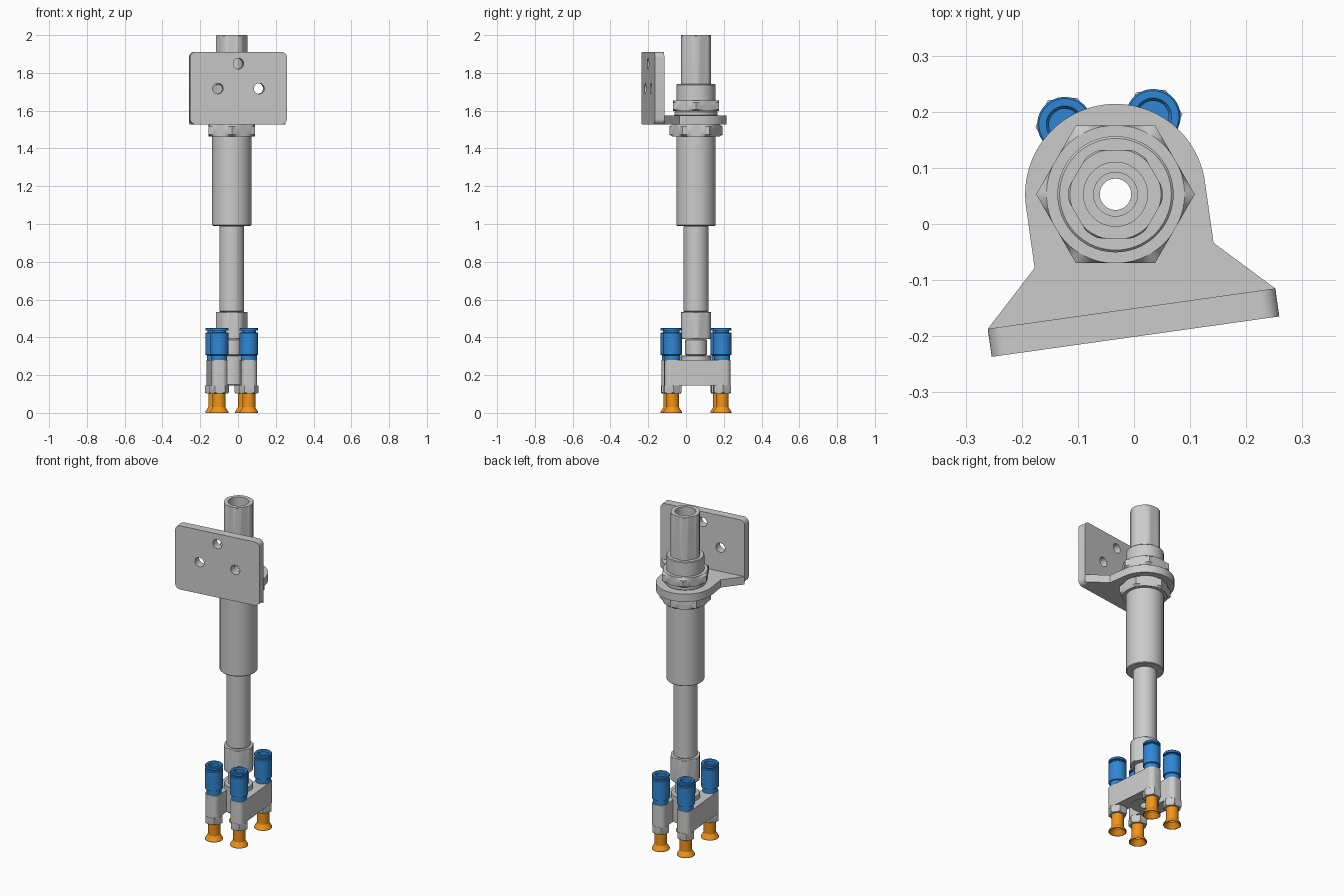
import bpy, bmesh
from math import sin, cos, pi, radians
from mathutils import Matrix, Vector

if "Cube" in bpy.data.objects:
    bpy.data.objects.remove(bpy.data.objects["Cube"])

AXIS = Vector((-0.033, 0.053, 0))
BRACKET_TURN = radians(8)
MANIFOLD_TURN = radians(5.1)
BORE = 0.028


def material(name, rgb):
    m = bpy.data.materials.new(name)
    m.diffuse_color = (*rgb, 1)
    m.use_nodes = True
    m.node_tree.nodes["Principled BSDF"].inputs["Base Color"].default_value = m.diffuse_color
    return m


BLUE = material("blue_plastic", (0.03, 0.24, 0.66))
ORANGE = material("orange_rubber", (0.88, 0.3, 0.01))


def finish(ob, mat=None):
    bpy.ops.object.select_all(action='DESELECT')
    ob.select_set(True)
    bpy.context.view_layer.objects.active = ob
    if ob.type == 'CURVE':
        bpy.ops.object.convert(target='MESH')
        ob = bpy.context.view_layer.objects.active
    if mat:
        ob.data.materials.append(mat)
    bpy.ops.object.shade_smooth_by_angle(angle=radians(28))
    return ob


def turned(name, profile, loc=AXIS, mat=None, apothem=None, phase=0, turn=0, seg=96):
    """Revolve a closed (radius, z) profile; apothem mills six flats on it."""
    bm = bmesh.new()
    rings = []
    for i in range(seg):
        a = 2 * pi * i / seg
        limit = 9
        if apothem:
            limit = apothem / cos((a - phase) % (pi / 3) - pi / 6)
        rings.append([bm.verts.new((min(r, limit) * cos(a), min(r, limit) * sin(a), z))
                      for r, z in profile])
    n = len(profile)
    for i in range(seg):
        p, q = rings[i], rings[(i + 1) % seg]
        for j in range(n):
            k = (j + 1) % n
            if profile[j][0] or profile[k][0]:
                bm.faces.new((p[j], q[j], q[k], p[k]))
    bmesh.ops.remove_doubles(bm, verts=bm.verts, dist=1e-5)
    bmesh.ops.recalc_face_normals(bm, faces=bm.faces)
    me = bpy.data.meshes.new(name)
    bm.to_mesh(me)
    bm.free()
    ob = bpy.data.objects.new(name, me)
    ob.location = loc
    ob.rotation_euler.z = turn
    bpy.context.collection.objects.link(ob)
    return finish(ob, mat)


def sleeve(name, r, z0, z1, inner=BORE, c=0.004, **kw):
    return turned(name, [(inner, z0), (r - c, z0), (r, z0 + c), (r, z1 - c),
                         (r - c, z1), (inner, z1)], **kw)


def arc(cx, cy, r, a0, a1, n):
    return [(cx + r * cos(radians(a0 + (a1 - a0) * i / n)),
             cy + r * sin(radians(a0 + (a1 - a0) * i / n))) for i in range(n + 1)]


def circle(cx, cy, r, n=40):
    return arc(cx, cy, r, 0, 360, n)[:-1]


def rounded(x0, x1, y0, y1, r):
    return (arc(x1 - r, y1 - r, r, 0, 90, 8) + arc(x0 + r, y1 - r, r, 90, 180, 8) +
            arc(x0 + r, y0 + r, r, 180, 270, 8) + arc(x1 - r, y0 + r, r, 270, 360, 8))


def plate(name, outlines, thick, loc, rot):
    """Flat plate from an outline followed by hole outlines."""
    cu = bpy.data.curves.new(name, 'CURVE')
    cu.dimensions, cu.fill_mode, cu.extrude = '2D', 'BOTH', thick / 2
    for pts in outlines:
        s = cu.splines.new('POLY')
        s.points.add(len(pts) - 1)
        for p, (x, y) in zip(s.points, pts):
            p.co = (x, y, 0, 1)
        s.use_cyclic_u = True
    ob = bpy.data.objects.new(name, cu)
    ob.location, ob.rotation_euler = loc, rot
    bpy.context.collection.objects.link(ob)
    return finish(ob)


# Central column, bottom to top
sleeve("manifold_hub", 0.08, 0.145, 0.305)
sleeve("lower_neck", 0.058, 0.305, 0.39)
sleeve("lower_hex_collar", 0.084, 0.39, 0.535, apothem=0.0786)
sleeve("sliding_rod", 0.066, 0.535, 0.99)
sleeve("guide_body", 0.1035, 0.99, 1.74)
turned("upper_hex_tube", [(BORE, 1.74), (0.084, 1.74), (0.084, 1.996), (0.081, 2.0),
                          (0.057, 2.0), (0.057, 1.90), (0.039, 1.90), (0.039, 1.80),
                          (BORE, 1.80)], apothem=0.0786)

# Lock nuts and washer clamping the bracket
for name, z0, z1, phase in (("lower_lock_nut", 1.463, 1.527, pi / 6),
                            ("upper_lock_nut", 1.597, 1.654, 0)):
    turned(name, [(0.1, z0), (0.123, z0), (0.142, z0 + 0.01), (0.142, z1 - 0.01),
                  (0.123, z1), (0.1, z1)], apothem=0.1225, phase=phase)
sleeve("lock_washer", 0.115, 1.574, 1.597, inner=0.1)

# Angle bracket: flange around the column and upright plate with three holes
flange = arc(0, 0, 0.161, 0, 180, 48) + [(-0.161, -0.11), (-0.2588, -0.206),
                                         (0.2588, -0.206), (0.161, -0.11)]
plate("bracket_flange", [flange, circle(0, 0, 0.103)], 0.047,
      AXIS + Vector((0, 0, 1.5505)), (0, 0, BRACKET_TURN))
plate("bracket_upright",
      [rounded(-0.2588, 0.2588, 1.527, 1.911, 0.03), circle(0, 1.849, 0.028),
       circle(-0.11, 1.717, 0.028), circle(0.11, 1.717, 0.028)], 0.0504,
      AXIS + Matrix.Rotation(BRACKET_TURN, 3, 'Z') @ Vector((0, -0.231, 0)),
      (pi / 2, 0, BRACKET_TURN))

# Manifold: two side bars joined to the hub
mid = AXIS + Vector((0, 0, 0.2125))
plate("manifold_link", [rounded(-0.06, 0.06, -0.05, 0.05, 0.005), circle(0, 0, BORE)],
      0.13, mid, (0, 0, MANIFOLD_TURN))
for side, s in (("left", -1), ("right", 1)):
    plate(f"manifold_bar_{side}",
          [rounded(s * 0.079 - 0.042, s * 0.079 + 0.042, -0.176, 0.176, 0.03)],
          0.133, mid, (0, 0, MANIFOLD_TURN))

# Four stations: push-in fitting above, nut and suction cup below
FITTING = [(0, 0.278), (0.042, 0.278), (0.042, 0.305), (0.049, 0.308), (0.049, 0.422),
           (0.046, 0.426), (0.037, 0.426), (0.037, 0.435), (0.049, 0.435), (0.049, 0.446),
           (0.046, 0.45), (0.033, 0.45), (0.028, 0.443), (0.028, 0.34), (0, 0.34)]
CUP = [(0, 0.103), (0.034, 0.103), (0.034, 0.03), (0.049, 0.006), (0.049, 0),
       (0.045, 0), (0.022, 0.03), (0.022, 0.09), (0, 0.09)]
NUT = [(0, 0.103), (0.045, 0.103), (0.053, 0.108), (0.053, 0.146), (0, 0.146)]
for row, y in (("front", -0.132), ("back", 0.132)):
    for side, x in (("left", -0.079), ("right", 0.079)):
        at = AXIS + Matrix.Rotation(MANIFOLD_TURN, 3, 'Z') @ Vector((x, y, 0))
        tag = f"{row}_{side}"
        turned("air_fitting_" + tag, FITTING, at, BLUE, seg=48)
        turned("cup_nut_" + tag, NUT, at, apothem=0.0455, turn=MANIFOLD_TURN, seg=48)
        turned("suction_cup_" + tag, CUP, at, ORANGE, seg=48)
